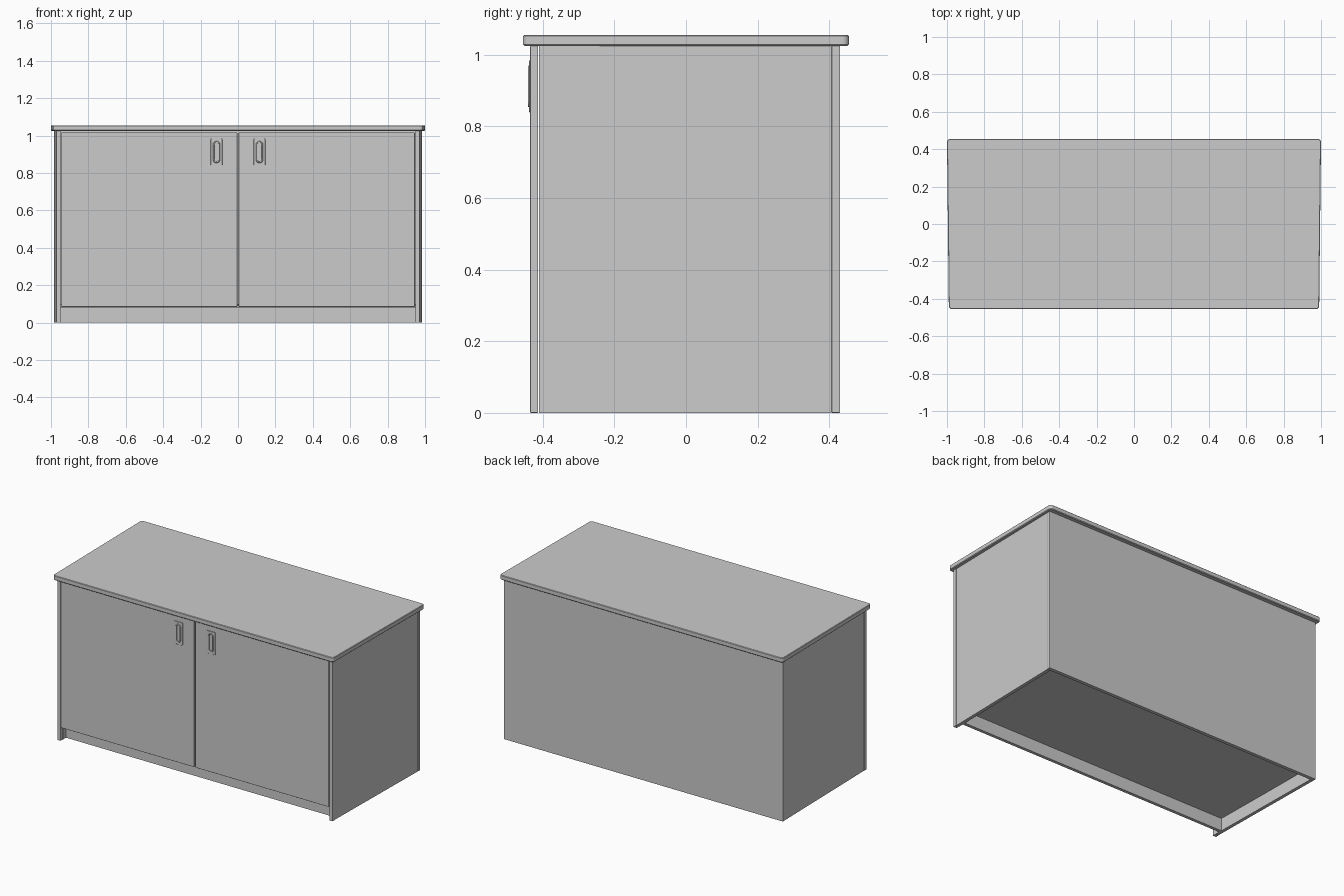
import bpy, bmesh, math

if "Cube" in bpy.data.objects:
    bpy.data.objects.remove(bpy.data.objects["Cube"])


def make_object(name, bm):
    bmesh.ops.recalc_face_normals(bm, faces=bm.faces)
    mesh = bpy.data.meshes.new(name)
    bm.to_mesh(mesh)
    bm.free()
    obj = bpy.data.objects.new(name, mesh)
    bpy.context.collection.objects.link(obj)
    return obj


def loft(name, loops):
    """Skin equal-length loops in order and cap both ends."""
    bm = bmesh.new()
    rings = [[bm.verts.new(p) for p in loop] for loop in loops]
    for a, b in zip(rings, rings[1:]):
        n = len(a)
        for i in range(n):
            j = (i + 1) % n
            bm.faces.new((a[i], a[j], b[j], b[i]))
    bm.faces.new(rings[0])
    bm.faces.new(rings[-1])
    return make_object(name, bm)


def rounded(cx, cy, w, h, r, n=8):
    """2D rounded rectangle, n points per corner."""
    pts = []
    for k, (sx, sy) in enumerate([(1, 1), (-1, 1), (-1, -1), (1, -1)]):
        for i in range(n):
            a = math.pi / 2 * (k + i / (n - 1) * 0.998)
            pts.append((cx + sx * (w / 2 - r) + r * math.cos(a),
                        cy + sy * (h / 2 - r) + r * math.sin(a)))
    return pts


def upright(y, *args):
    return [(x, y, z) for x, z in rounded(*args)]


def panel(name, outline, z0, z1):
    """Vertical extrusion of a plan outline."""
    return loft(name, [[(x, y, z) for x, y in outline] for z in (z0, z1)])


def bevel(obj, width=0.002):
    m = obj.modifiers.new("soft_edges", "BEVEL")
    m.width = width
    m.segments = 2


# Countertop: slightly wider at the back, rounded corners
def top_loop(z, inset):
    pts = rounded(0, 0, 1.99 - 2 * inset, 0.91 - 2 * inset, 0.018 - inset)
    return [(x * (1 + 0.011 * y), y, z) for x, y in pts]


loft("countertop", [top_loop(1.025, 0.004), top_loop(1.029, 0),
                    top_loop(1.052, 0), top_loop(1.055, 0.003)])

# Back panel, bottom shelf and recessed kick board
bevel(panel("back_panel", [(-0.985, 0.407), (0.985, 0.407), (0.985, 0.43), (-0.985, 0.43)], 0, 1.025))
panel("bottom_shelf", [(-0.95, -0.41), (0.95, -0.41), (0.96, 0.407), (-0.96, 0.407)], 0.08, 0.1)
panel("kick_board", [(-0.95, -0.38), (0.95, -0.38), (0.95, -0.36), (-0.95, -0.36)], 0, 0.08)

for s, side in ((-1, "left"), (1, "right")):
    # Side wall flares slightly towards the back
    panel(side + "_side_panel", [(s * 0.948, -0.411), (s * 0.969, -0.411),
                                 (s * 0.983, 0.407), (s * 0.962, 0.407)], 0, 1.025)
    # Edging strip on the front of the side wall
    bevel(panel(side + "_front_edging", [(s * 0.948, -0.435), (s * 0.972, -0.435),
                                         (s * 0.972, -0.413), (s * 0.948, -0.413)], 0, 1.025))

    # Door with a pocket behind the handle
    door = (s * 0.4745, 0.5515, 0.941, 0.933)
    hx, hz = s * 0.115, 0.912
    loft(side + "_door", [
        upright(-0.413, *door, 0.003),
        upright(-0.434, *door, 0.003),
        upright(-0.435, door[0], door[1], door[2] - 0.002, door[3] - 0.002, 0.002),
        upright(-0.435, hx, hz, 0.030, 0.110, 0.015),
        upright(-0.420, hx, hz, 0.030, 0.110, 0.015)])

    # Flush handle: plate, raised oval rim, sunken slot
    handle = loft(side + "_handle", [
        upright(-0.4345, hx, hz, 0.062, 0.145, 0.006),
        upright(-0.437, hx, hz, 0.062, 0.145, 0.006),
        upright(-0.438, hx, hz, 0.060, 0.143, 0.005),
        upright(-0.438, hx, hz, 0.038, 0.118, 0.019),
        upright(-0.441, hx, hz, 0.034, 0.114, 0.017),
        upright(-0.441, hx, hz, 0.024, 0.104, 0.012),
        upright(-0.423, hx, hz, 0.020, 0.100, 0.010)])
    bpy.ops.object.select_all(action="DESELECT")
    handle.select_set(True)
    bpy.context.view_layer.objects.active = handle
    bpy.ops.object.shade_smooth_by_angle(angle=math.radians(30))
